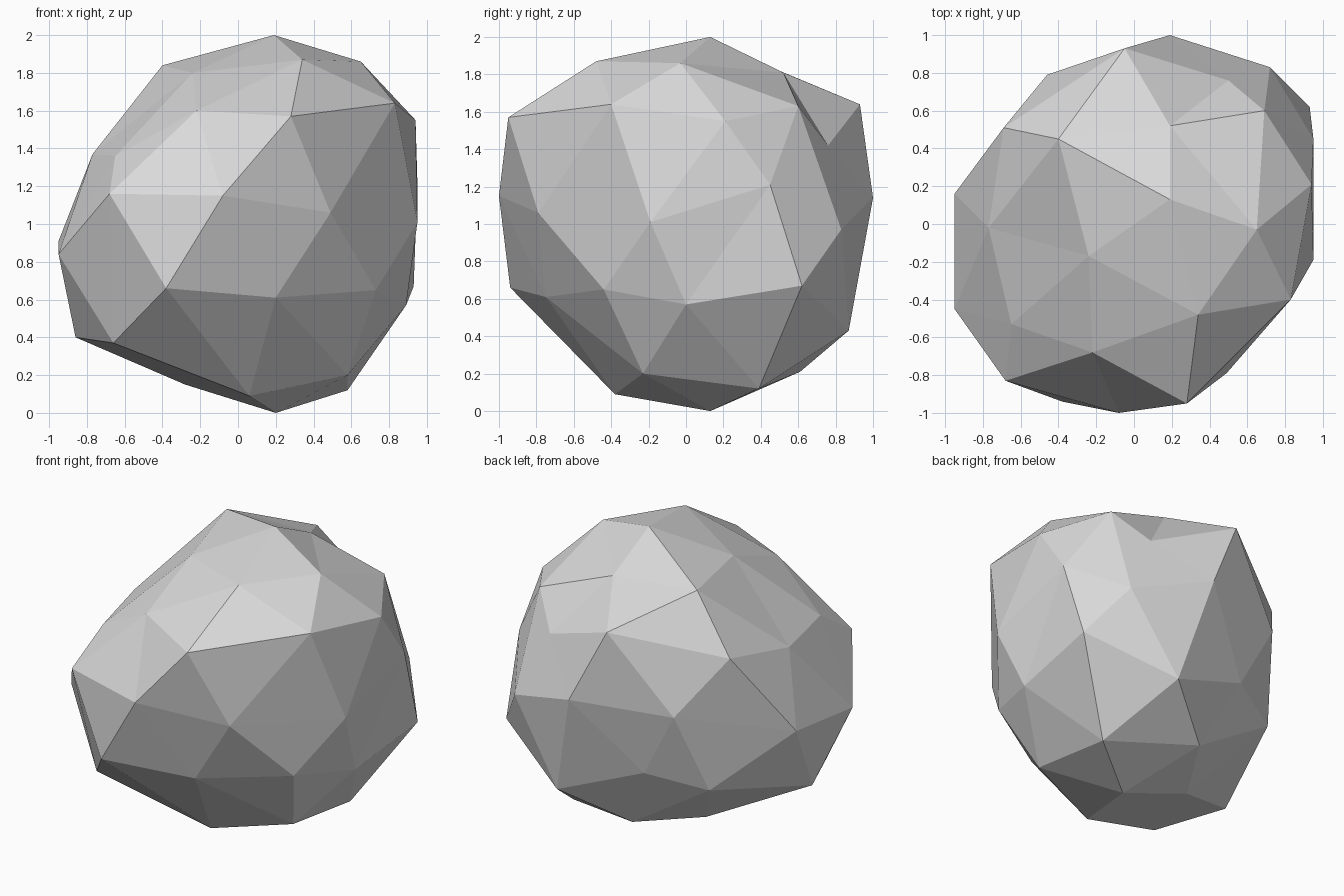
import bpy
import bmesh
import math
from mathutils import Vector

default_cube = bpy.data.objects.get("Cube")
if default_cube:
    bpy.data.objects.remove(default_cube, do_unlink=True)

# Chiselled outline of the boulder, ring by ring from the top down.
# Each ring runs counter-clockwise from +x; units are hundredths.
PEAK = [(19, 13, 200)]
CROWN = [(65, -3, 186), (19, 52, 181), (-40, 45, 184), (-24, -17, 180), (34, -48, 187)]
SHOULDER = [(69, 60, 163), (-5, 93, 164), (-77, -2, 137), (-22, -68, 160), (83, -40, 164)]
UPPER_CORNERS = [(94, 21, 155), (50, 76, 142), (-69, 51, 147), (-65, -53, 136), (28, -95, 157)]
BELT = [(95, 45, 121), (72, 83, 97), (19, 100, 114), (-46, 79, 111), (-95, 16, 91),
        (-95, -45, 84), (-68, -83, 116), (-8, -100, 115), (49, -79, 106), (95, -19, 101)]
LOWER_CORNERS = [(93, 62, 67), (-22, 77, 66), (-86, -14, 40), (-38, -94, 66), (73, -44, 65)]
HAUNCH = [(89, 0, 57), (37, 87, 43), (-59, 59, 57), (-66, -59, 37), (20, -75, 61)]
BASE = [(58, 39, 12), (-2, 61, 21), (-28, 18, 15), (6, -38, 9), (58, -23, 20)]
FOOT = [(20, 13, 0)]


def make_material(name, colour):
    material = bpy.data.materials.new(name)
    material.use_nodes = True
    material.diffuse_color = colour
    shader = next(node for node in material.node_tree.nodes
                  if node.type == "BSDF_PRINCIPLED")
    shader.inputs["Base Color"].default_value = colour
    shader.inputs["Roughness"].default_value = 0.9
    return material


def ring_order(vert):
    """Sort key: height from the top down, then angle around the vertical axis."""
    height = round(vert.co.z, 2)
    if math.hypot(vert.co.x, vert.co.y) < 0.01:
        return (-height, 0)
    angle = round(math.degrees(math.atan2(vert.co.y, vert.co.x))) % 360
    return (-height, angle)


def build_boulder(name, rings, material):
    """Pull the rings of a faceted ball onto the chiselled outline."""
    bm = bmesh.new()
    bmesh.ops.create_icosphere(bm, subdivisions=2, radius=1)
    outline = [Vector(point) / 100 for ring in rings for point in ring]
    for vert, target in zip(sorted(bm.verts, key=ring_order), outline):
        vert.co = target
    bmesh.ops.recalc_face_normals(bm, faces=bm.faces[:])
    for face in bm.faces:
        face.smooth = False

    mesh = bpy.data.meshes.new(name)
    bm.to_mesh(mesh)
    bm.free()
    mesh.materials.append(material)
    boulder = bpy.data.objects.new(name, mesh)
    bpy.context.collection.objects.link(boulder)
    return boulder


# One solid stone in a single flat grey
stone_grey = make_material("stone grey", (0.7, 0.7, 0.7, 1))
build_boulder("boulder",
              (PEAK, CROWN, SHOULDER, UPPER_CORNERS, BELT,
               LOWER_CORNERS, HAUNCH, BASE, FOOT),
              stone_grey)
